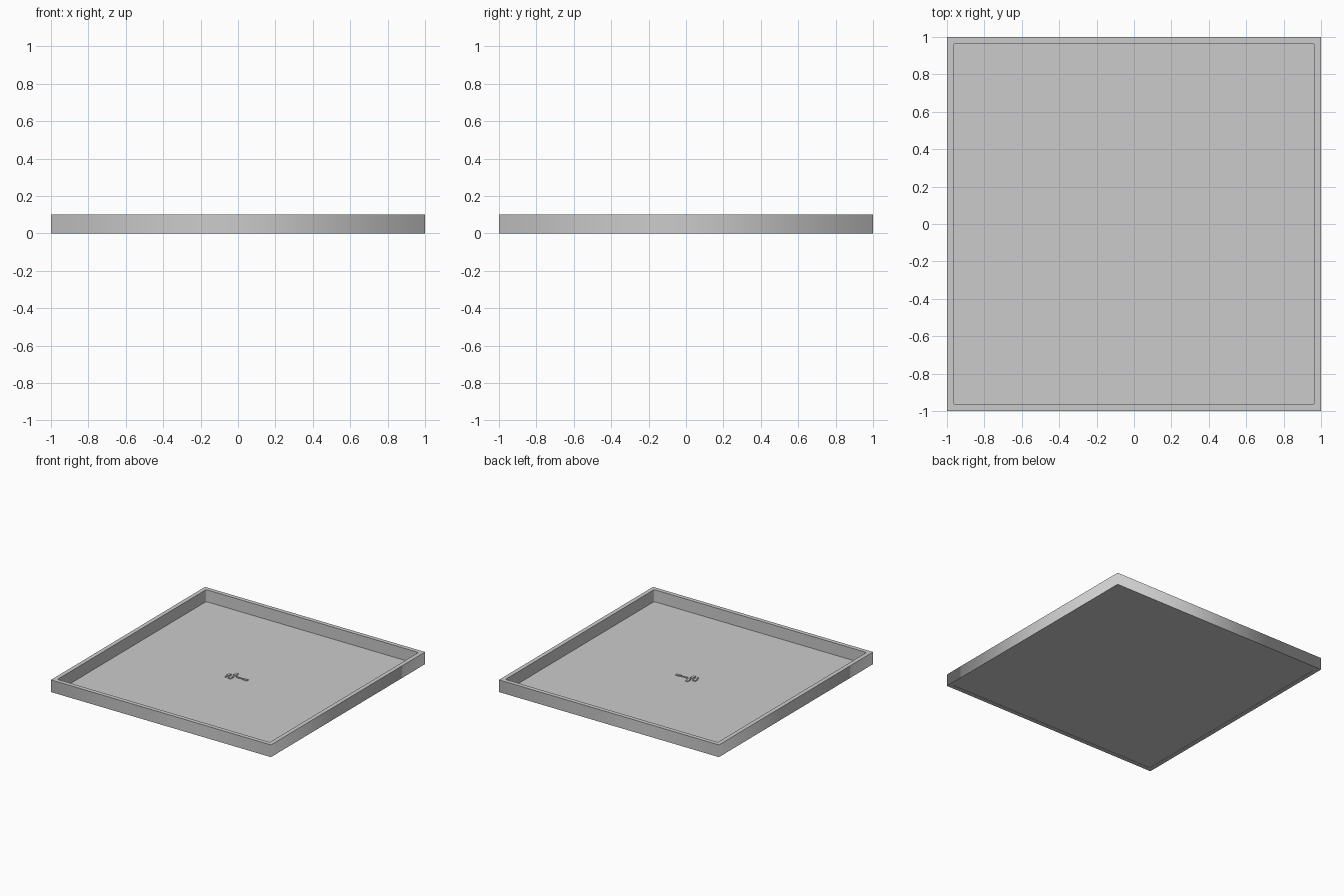
import bpy, bmesh, math

if "Cube" in bpy.data.objects:
    bpy.data.objects.remove(bpy.data.objects["Cube"])

HALF, INNER, HEIGHT = 1.0, 0.965, 0.1
RADIUS = 0.01


def square(half, radius=0.0, steps=3):
    """Square outline, with optional rounded corners."""
    if radius == 0:
        return [(half, half), (-half, half), (-half, -half), (half, -half)]
    pts = []
    for i, (sx, sy) in enumerate([(1, 1), (-1, 1), (-1, -1), (1, -1)]):
        for k in range(steps + 1):
            a = math.pi / 2 * (i + k / steps)
            pts.append((sx * (half - radius) + radius * math.cos(a),
                        sy * (half - radius) + radius * math.sin(a)))
    return pts


def plate(name, outlines, z0, z1):
    """Extruded flat shape; inner outlines become holes."""
    curve = bpy.data.curves.new(name, 'CURVE')
    curve.dimensions = '2D'
    curve.fill_mode = 'BOTH'
    curve.extrude = (z1 - z0) / 2
    for pts in outlines:
        s = curve.splines.new('POLY')
        s.points.add(len(pts) - 1)
        for p, (x, y) in zip(s.points, pts):
            p.co = (x, y, 0, 1)
        s.use_cyclic_u = True
    tmp = bpy.data.objects.new(name + "_curve", curve)
    bpy.context.collection.objects.link(tmp)
    mesh = bpy.data.meshes.new_from_object(
        tmp.evaluated_get(bpy.context.evaluated_depsgraph_get()))
    bpy.data.objects.remove(tmp)
    bm = bmesh.new()
    bm.from_mesh(mesh)
    bmesh.ops.remove_doubles(bm, verts=bm.verts, dist=1e-5)
    bmesh.ops.recalc_face_normals(bm, faces=bm.faces)
    bmesh.ops.translate(bm, verts=bm.verts, vec=(0, 0, (z0 + z1) / 2))
    bm.to_mesh(mesh)
    bm.free()
    mesh.name = name
    obj = bpy.data.objects.new(name, mesh)
    bpy.context.collection.objects.link(obj)
    return obj


def rect(x0, x1, y0, y1):
    return [(x0, y0), (x1, y0), (x1, y1), (x0, y1)]


# Raised rim around the tray
plate("rim", [square(HALF), square(INNER, RADIUS)], 0, HEIGHT)

# Thin single-sided floor
mesh = bpy.data.meshes.new("floor")
mesh.from_pydata([(x, y, 0.002) for x, y in square(INNER, RADIUS)], [],
                 [list(range(16))])
floor = bpy.data.objects.new("floor", mesh)
bpy.context.collection.objects.link(floor)

# Small flat fitting in the middle of the floor
TOP = 0.01
for side, s in (("back", 1), ("front", -1)):
    y0, y1 = sorted((0.012 * s, 0.052 * s))
    plate("side_tab_" + side, [rect(-0.053, -0.030, y0, y1)], 0.002, TOP)
plate("end_head", [rect(-0.094, -0.070, -0.012, 0.014)], 0.002, TOP)
plate("end_stem", [[(-0.090, -0.012), (-0.086, -0.048),
                    (-0.078, -0.048), (-0.074, -0.012)]], 0.002, TOP)
plate("rod", [rect(-0.014, 0.048, -0.003, 0.003)], 0.002, TOP)
plate("rod_collar", [rect(-0.006, 0.006, -0.006, 0.006)], 0.002, TOP)
plate("handle", [rect(0.048, 0.088, -0.009, 0.009)], 0.002, TOP)
